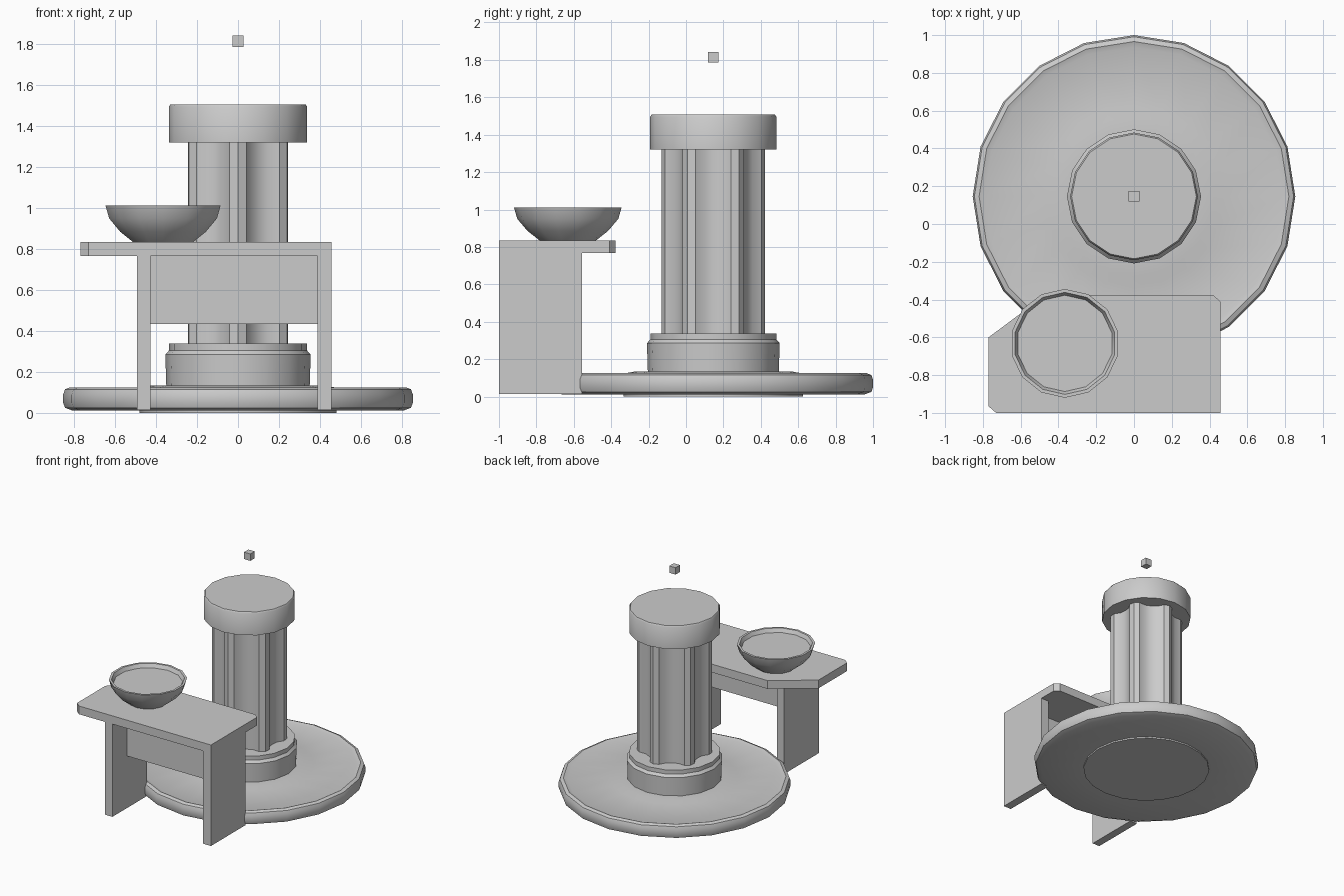
import bpy, bmesh, math

if "Cube" in bpy.data.objects:
    bpy.data.objects.remove(bpy.data.objects["Cube"])

CX, CY = 0.0, 0.146   # pillar axis


def finish(name, bm, angle=None):
    bmesh.ops.recalc_face_normals(bm, faces=bm.faces)
    me = bpy.data.meshes.new(name)
    bm.to_mesh(me)
    bm.free()
    ob = bpy.data.objects.new(name, me)
    bpy.context.collection.objects.link(ob)
    if angle:
        bpy.ops.object.select_all(action='DESELECT')
        ob.select_set(True)
        bpy.context.view_layer.objects.active = ob
        bpy.ops.object.shade_smooth_by_angle(angle=math.radians(angle))
    return ob


def lathe(name, profile, sides, x, y, angle=35):
    """Closed solid of revolution; first and last rings are capped."""
    bm = bmesh.new()
    rings = []
    for r, z in profile:
        rings.append([bm.verts.new((x + r * math.sin(2 * math.pi * i / sides),
                                    y + r * math.cos(2 * math.pi * i / sides), z))
                      for i in range(sides)])
    for a, b in zip(rings, rings[1:]):
        for i in range(sides):
            j = (i + 1) % sides
            bm.faces.new((a[i], a[j], b[j], b[i]))
    bm.faces.new(rings[0])
    bm.faces.new(rings[-1])
    return finish(name, bm, angle)


def prism(name, outline, z0, z1, angle=None):
    bm = bmesh.new()
    low = [bm.verts.new((x, y, z0)) for x, y in outline]
    high = [bm.verts.new((x, y, z1)) for x, y in outline]
    n = len(outline)
    for i in range(n):
        j = (i + 1) % n
        bm.faces.new((low[i], low[j], high[j], high[i]))
    bm.faces.new(low)
    bm.faces.new(high)
    return finish(name, bm, angle)


def box(name, x0, x1, y0, y1, z0, z1):
    return prism(name, [(x0, y0), (x1, y0), (x1, y1), (x0, y1)], z0, z1)


# Round floor plate with rolled rim and foot disc below
lathe("floor_plate", [(0.48, 0.0), (0.48, 0.012), (0.81, 0.012), (0.845, 0.025),
                      (0.854, 0.05), (0.854, 0.09), (0.845, 0.115), (0.82, 0.125),
                      (0.79, 0.115), (0.475, 0.124), (0.42, 0.134), (0.3, 0.134)],
      20, CX, CY)

# Pillar base collar
lathe("pillar_base", [(0.35, 0.125), (0.355, 0.285), (0.337, 0.305), (0.337, 0.338)],
      16, CX, CY)

# Six-lobed fluted pillar
lobe = [(-18, 0.22), (-9, 0.262), (0, 0.277), (9, 0.262), (18, 0.22), (30, 0.21)]
outline = []
for k in range(6):
    for a, r in lobe:
        t = math.radians(k * 60 + a)
        outline.append((CX + r * math.sin(t), CY + r * math.cos(t)))
prism("fluted_pillar", outline, 0.32, 1.34, 30)

# Pillar cap
lathe("pillar_cap", [(0.338, 1.32), (0.338, 1.495), (0.33, 1.507)], 16, CX, CY)

# Small floating cube
h = 0.028
box("floating_cube", CX - h, CX + h, CY - h, CY + h, 1.787, 1.843)

# Side table: cut-corner top, two legs, stretcher panel
prism("table_top", [(-0.73, -1.0), (0.457, -1.0), (0.457, -0.41), (0.42, -0.377),
                    (-0.47, -0.377), (-0.77, -0.6), (-0.77, -0.965)], 0.767, 0.834)
for name, x0, x1 in (("left_leg", -0.493, -0.428), ("right_leg", 0.388, 0.457)):
    box(name, x0, x1, -1.0, -0.555, 0.014, 0.767)
box("stretcher_panel", -0.428, 0.388, -0.81, -0.75, 0.435, 0.767)

# Filled bowl
lathe("bowl", [(0.15, 0.834), (0.215, 0.885), (0.27, 0.95), (0.288, 1.012),
               (0.27, 1.012), (0.255, 0.982)], 14, -0.366, -0.632)
